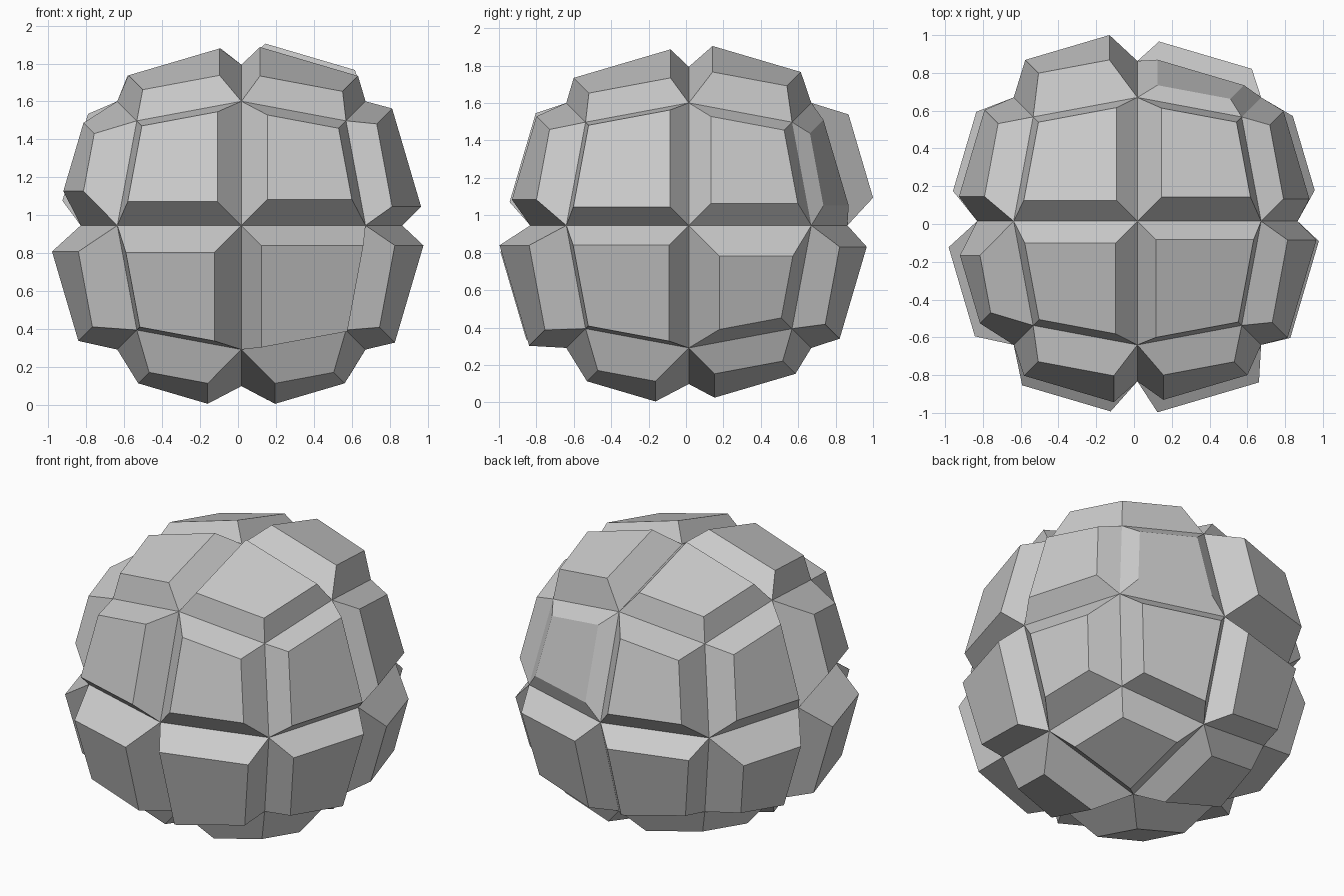
import bpy, bmesh
from mathutils import Vector

if "Cube" in bpy.data.objects:
    bpy.data.objects.remove(bpy.data.objects["Cube"])

CENTRE = Vector((0.018, 0.015, 0.946))
# distance per axis for face-centre, edge-centre and corner points of the rounded cube
REACH = {1: 0.848, 2: 0.655, 3: 0.552}

# (scale, height) of each raised block: per side, ordered by the signs of the
# two other axes: (-,-), (+,-), (-,+), (+,+)
BLOCKS = {
    (1, -1): [(.715, .222), (.82, .208), (.725, .168), (.68, .163)],   # front (x,z)
    (1, 1):  [(.75, .14), (.75, .156), (.68, .205), (.70, .062)],      # back (x,z)
    (0, 1):  [(.783, .16), (.60, .17), (.79, .145), (.71, .12)],       # right (y,z)
    (0, -1): [(.72, .213), (.64, .203), (.55, .18), (.70, .158)],      # left (y,z)
    (2, 1):  [(.735, .14), (.79, .138), (.75, .138), (.72, .17)],      # top (x,y)
    (2, -1): [(.56, .18), (.56, .18), (.66, .13), (.66, .14)],         # bottom (x,y)
}


def rounded_cube(bm):
    """Cube split 2x2 per side, its points pulled towards a ball."""
    bmesh.ops.create_cube(bm, size=2)
    bmesh.ops.subdivide_edges(bm, edges=bm.edges[:], cuts=1, use_grid_fill=True)
    for v in bm.verts:
        n = sum(abs(c) > 0.5 for c in v.co)
        v.co *= REACH[n]
    bm.normal_update()


def raise_block(bm, face):
    """Replace one face by a tapered block standing on it."""
    mid = sum((v.co for v in face.verts), Vector()) / 4
    n = face.normal.copy()
    axis = max(range(3), key=lambda i: abs(mid[i]))
    u, w = [i for i in range(3) if i != axis]
    s, h = BLOCKS[axis, 1 if mid[axis] > 0 else -1][(mid[u] > 0) + 2 * (mid[w] > 0)]
    base = face.verts[:]
    top = [bm.verts.new(mid + (v.co - mid) * s + n * h) for v in base]
    bm.faces.remove(face)
    bm.faces.new(top)
    for i in range(4):
        j = (i + 1) % 4
        bm.faces.new((base[i], base[j], top[j], top[i]))


# blocky ball
bm = bmesh.new()
rounded_cube(bm)
for f in bm.faces[:]:
    raise_block(bm, f)
bmesh.ops.translate(bm, verts=bm.verts[:], vec=CENTRE)
bm.normal_update()
mesh = bpy.data.meshes.new("blocky_ball")
bm.to_mesh(mesh)
bm.free()
bpy.context.collection.objects.link(bpy.data.objects.new("blocky_ball", mesh))
